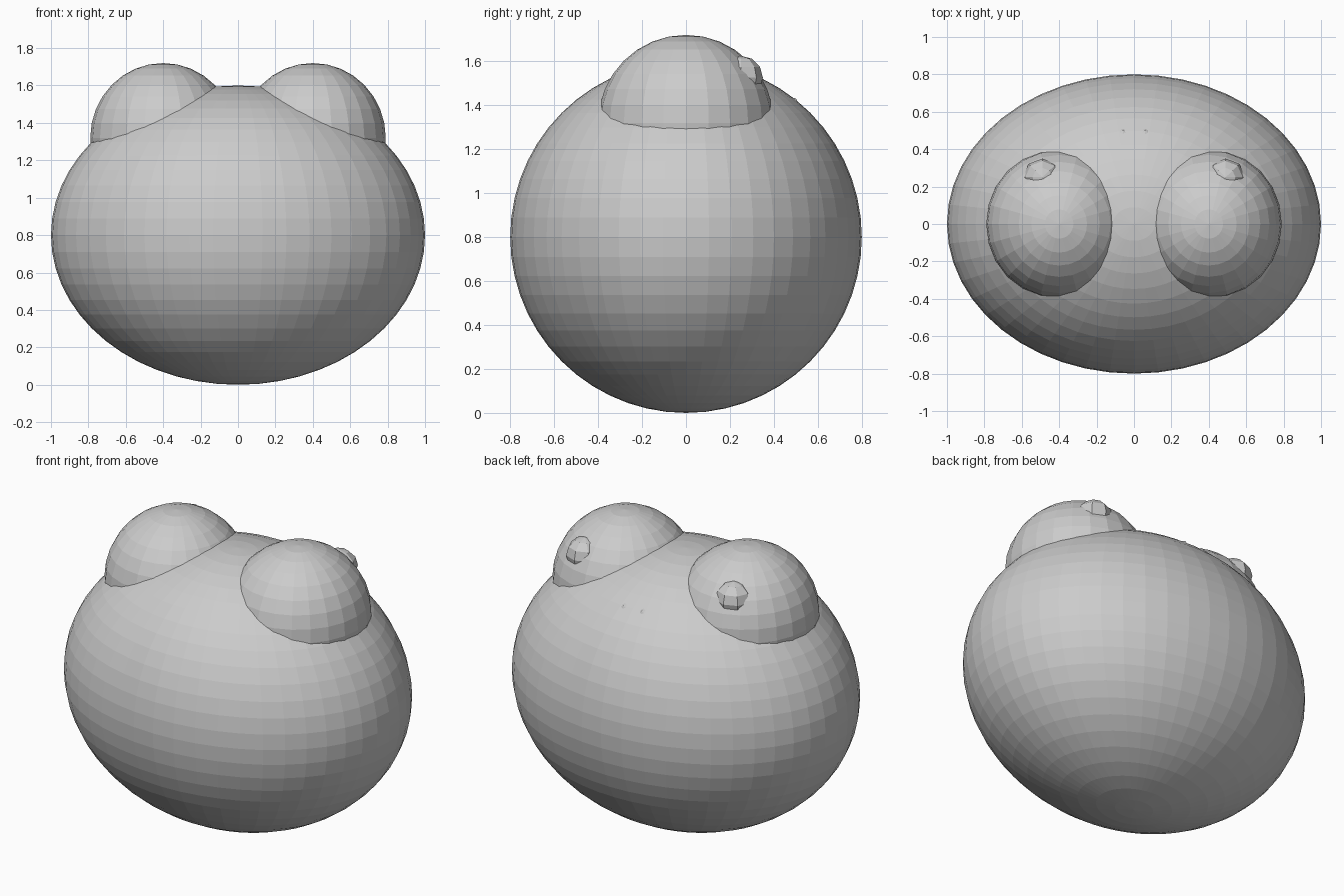
import bpy

if "Cube" in bpy.data.objects:
    bpy.data.objects.remove(bpy.data.objects["Cube"])


def ball(name, centre, radii, segments, rings, rot=(0, 0, 0)):
    bpy.ops.mesh.primitive_uv_sphere_add(segments=segments, ring_count=rings,
                                         radius=1, location=centre, rotation=rot)
    ob = bpy.context.object
    ob.name = name
    ob.scale = radii
    bpy.ops.object.transform_apply(location=True, rotation=True, scale=True)
    return ob


# Round body, resting on the ground
body = ball("body", (0, 0, 0.8), (1, 0.8, 0.8), 48, 28)

# Two brow domes fused into the top of the body
for side in (-1, 1):
    dome = ball("brow_dome", (side * 0.4, 0, 1.32), (0.39, 0.4, 0.4), 24, 16)
    mod = body.modifiers.new("fuse", 'BOOLEAN')
    mod.operation = 'UNION'
    mod.solver = 'EXACT'
    mod.object = dome
    bpy.context.view_layer.objects.active = body
    bpy.ops.object.modifier_apply(modifier=mod.name)
    bpy.data.objects.remove(dome, do_unlink=True)

# Bead eyes and tiny nostrils on the +y slope
for side, label in ((-1, "left"), (1, "right")):
    ball(label + "_eye", (side * 0.49, 0.25, 1.525), (0.105, 0.1, 0.1), 8, 6)
    ball(label + "_nostril", (side * 0.06, 0.475, 1.40), (0.035, 0.035, 0.04), 6, 4,
         (-0.7, 0, 0))
